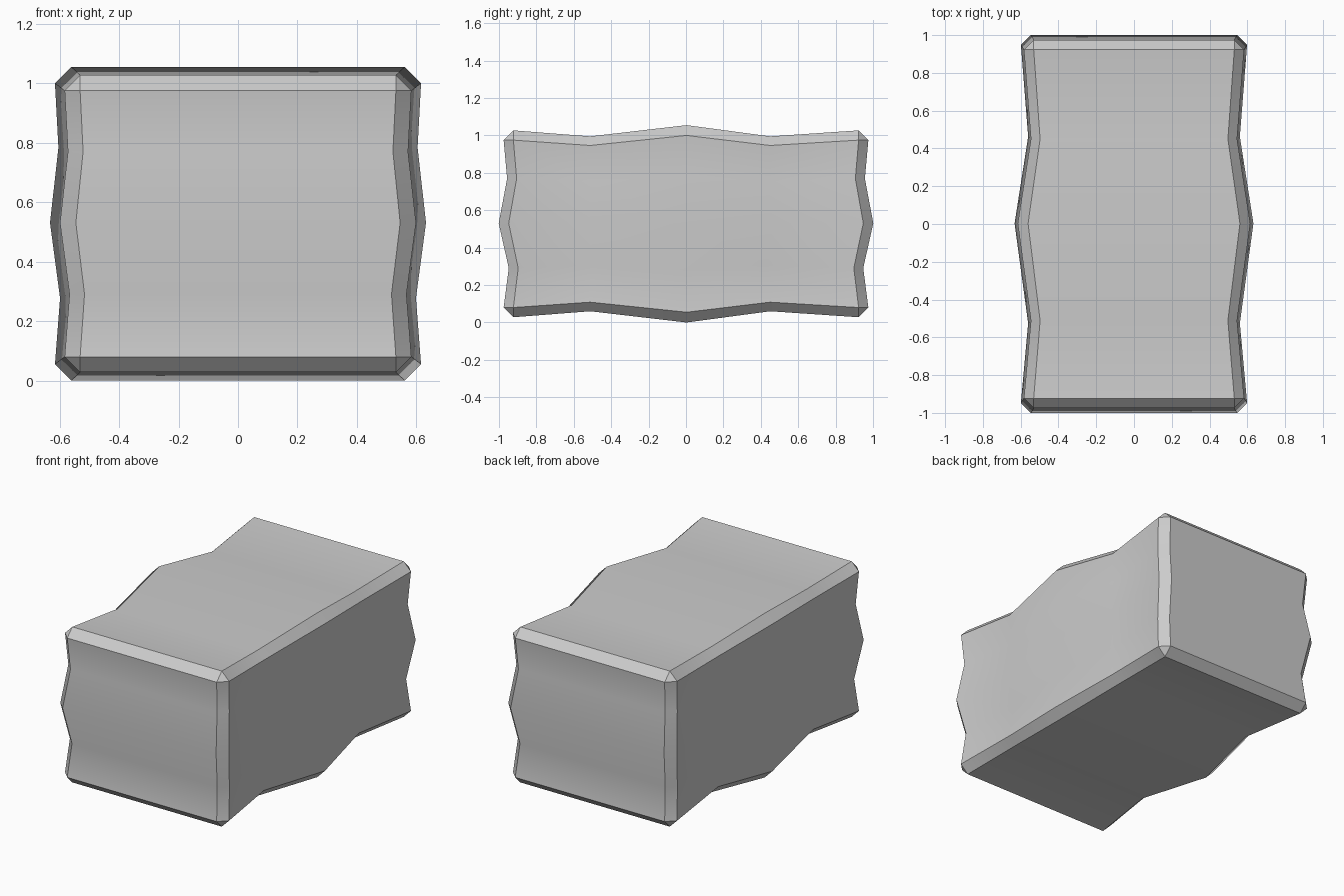
import bpy, bmesh
from mathutils import Vector

if "Cube" in bpy.data.objects:
    bpy.data.objects.remove(bpy.data.objects["Cube"])

HALF = Vector((0.583, 0.975, 0.4995))   # half sizes of the plain block
MID = 0.5275                            # height of the block centre
# scale factors along the length (y) and along the height (z from centre)
ALONG = [(-0.922, 1), (-0.512, 0.936), (0.003, 1.056), (0.45, 0.936), (0.922, 1)]
UP = [(-0.448, 1), (-0.237, 0.972), (0.003, 1.027), (0.242, 0.981), (0.448, 1)]


def lerp(knots, v):
    if v <= knots[0][0]:
        return knots[0][1]
    for (a, fa), (b, fb) in zip(knots, knots[1:]):
        if v <= b:
            return fa + (fb - fa) * (v - a) / (b - a)
    return knots[-1][1]


def cut(bm, co, normal):
    bmesh.ops.bisect_plane(bm, geom=bm.verts[:] + bm.edges[:] + bm.faces[:],
                           plane_co=co, plane_no=normal, dist=1e-5)


# Block with chamfered edges
bm = bmesh.new()
bmesh.ops.create_cube(bm, size=2)
bmesh.ops.scale(bm, vec=HALF, verts=bm.verts)
bmesh.ops.bevel(bm, geom=bm.edges[:], offset=0.052, segments=1,
                affect='EDGES', clamp_overlap=True)

# Cross loops, then swell and pinch the block along y and z
for y, _ in ALONG[1:-1]:
    cut(bm, (0, y, 0), (0, 1, 0))
for z, _ in UP[1:-1]:
    cut(bm, (0, 0, z), (0, 0, 1))
for v in bm.verts:
    s, t = lerp(ALONG, v.co.y), lerp(UP, v.co.z)
    v.co = Vector((v.co.x * s * t, v.co.y * t, v.co.z * s + MID))
bmesh.ops.recalc_face_normals(bm, faces=bm.faces)

mesh = bpy.data.meshes.new("stone_block")
bm.to_mesh(mesh)
bm.free()
block = bpy.data.objects.new("stone_block", mesh)
bpy.context.collection.objects.link(block)

# Soft shading on the faces, crisp chamfers
bpy.context.view_layer.objects.active = block
block.select_set(True)
bpy.ops.object.shade_smooth_by_angle(angle=0.55)
